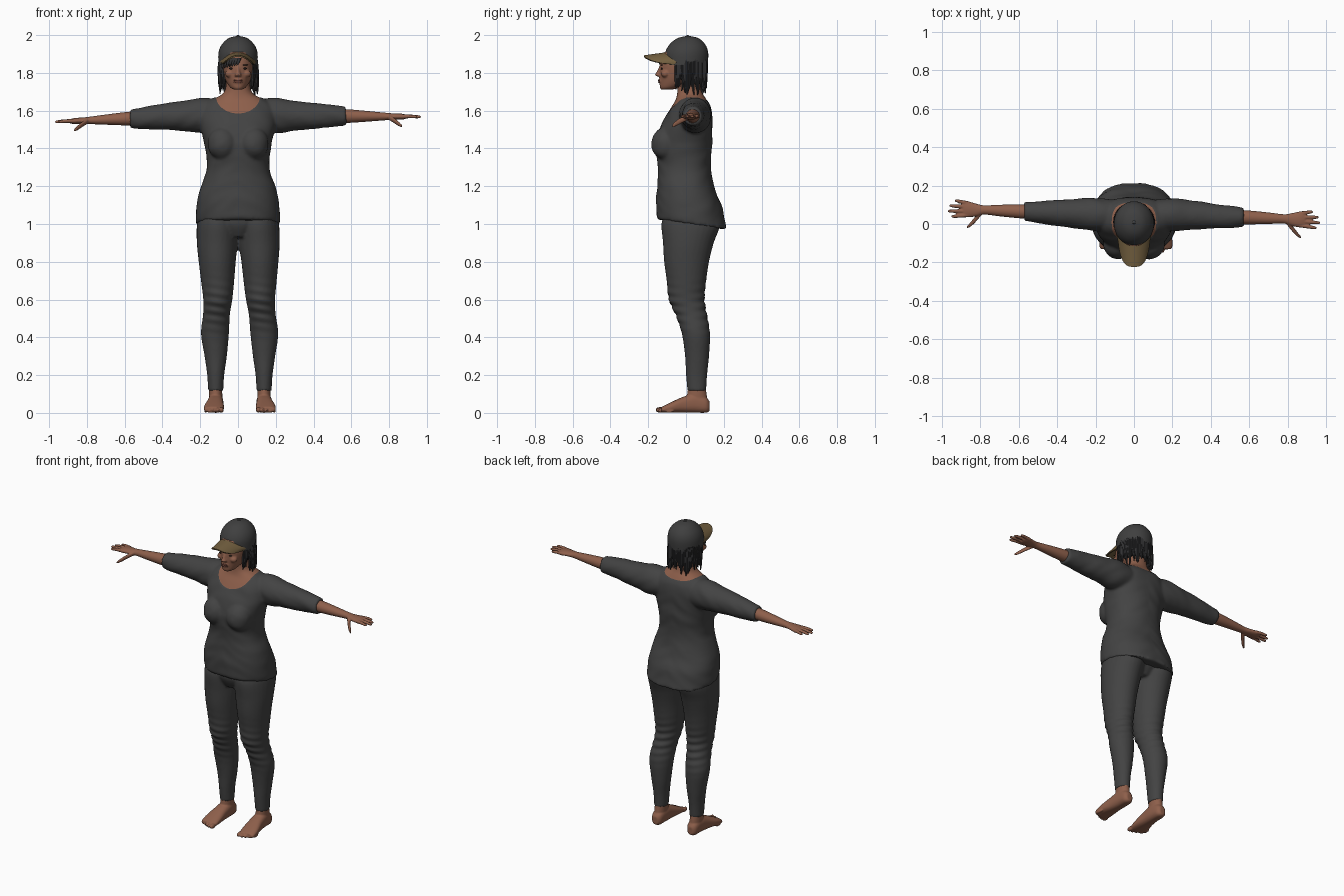
import bpy, bmesh, math, random
from mathutils import Vector, Matrix, noise

random.seed(4)
if "Cube" in bpy.data.objects:
    bpy.data.objects.remove(bpy.data.objects["Cube"])


def material(name, color):
    m = bpy.data.materials.new(name)
    m.use_nodes = True
    m.diffuse_color = (*color, 1)
    m.node_tree.nodes["Principled BSDF"].inputs["Base Color"].default_value = (*color, 1)
    return m


skin = material("warm brown skin", (0.27, 0.115, 0.07))
cloth = material("charcoal cloth", (0.056, 0.056, 0.056))
cap_mat = material("dark cap cloth", (0.05, 0.05, 0.05))
hair_mat = material("black hair", (0.03, 0.03, 0.032))
tan = material("tan visor", (0.17, 0.115, 0.05))
lip_mat = material("dark lips", (0.19, 0.07, 0.05))
eye_mat = material("dark eyes", (0.04, 0.025, 0.02))


def loft(bm, stations, axis=2, n=28, power=2.0, sub=4, tilt=0.0):
    """Skin smoothly interpolated rings (t, c1, c2, r1, r2) along an axis."""
    pts = [Vector(s) for s in stations]
    rows = []
    for i in range(len(pts) - 1):
        a, b, c, d = pts[max(i - 1, 0)], pts[i], pts[i + 1], pts[min(i + 2, len(pts) - 1)]
        for k in range(sub):
            t = k / sub
            rows.append(0.5 * (2 * b + (c - a) * t + (2 * a - 5 * b + 4 * c - d) * t * t
                               + (3 * b - a - 3 * c + d) * t ** 3))
    rows.append(pts[-1])
    rings = []
    for row in rows:
        t, c1, c2, r1, r2 = row
        fade = max(0, 1 - (t - pts[0][0]) / 0.25)
        ring = []
        for j in range(n):
            ang = math.tau * j / n
            co, si = math.cos(ang), math.sin(ang)
            p = [c1 + r1 * math.copysign(abs(co) ** (2 / power), co),
                 c2 + r2 * math.copysign(abs(si) ** (2 / power), si)]
            p.insert(axis, t)
            p[2] += tilt * fade * p[1]
            ring.append(bm.verts.new(p))
        rings.append(ring)
    for r, s in zip(rings, rings[1:]):
        for j in range(n):
            bm.faces.new((r[j], r[(j + 1) % n], s[(j + 1) % n], s[j]))
    bm.faces.new(rings[0])
    bm.faces.new(rings[-1])


def upright(rows, x=0.0):
    """Turn (z, half width, front y, back y) rows into loft stations."""
    return [(z, x, (f + b) / 2, w, (b - f) / 2) for z, w, f, b in rows]


def ball(bm, loc, size):
    bmesh.ops.create_uvsphere(bm, u_segments=20, v_segments=12, radius=1,
                              matrix=Matrix.Translation(loc) @ Matrix.Diagonal((*size, 1)))


def finish(name, bm, mats, voxel=0, smooth=3, solid=0):
    bmesh.ops.recalc_face_normals(bm, faces=bm.faces)
    me = bpy.data.meshes.new(name)
    bm.to_mesh(me)
    bm.free()
    ob = bpy.data.objects.new(name, me)
    bpy.context.collection.objects.link(ob)
    for m in mats:
        me.materials.append(m)
    bpy.ops.object.select_all(action="DESELECT")
    bpy.context.view_layer.objects.active = ob
    ob.select_set(True)
    if voxel:
        r = ob.modifiers.new("fuse", "REMESH")
        r.mode, r.voxel_size = "VOXEL", voxel
        s = ob.modifiers.new("soften", "SMOOTH")
        s.iterations = smooth
    if solid:
        ob.modifiers.new("thickness", "SOLIDIFY").thickness = solid
    for m in [m.name for m in ob.modifiers]:
        bpy.ops.object.modifier_apply(modifier=m)
    bpy.ops.object.shade_smooth_by_angle(angle=math.radians(50))
    return ob


def arm_place(s, row):
    """Follow the slightly uneven pose of each arm."""
    x, y, z, ry, rz = row
    d = max(x - 0.2, 0)
    return (s * x, 0.05 + y + d * (-0.04 if s > 0 else 0.04),
            1.575 + z + d * (-0.01 if s > 0 else -0.045), ry, rz)


def leg_shift(s, z):
    return 0.02 * min(1, max(0, 1.5 * (1 - z))) if s > 0 else 0


# Sweater: torso, neck and sleeves fused together
bm = bmesh.new()
loft(bm, upright([(1.005, 0.22, -0.152, 0.215), (1.1, 0.218, -0.156, 0.19), (1.2, 0.195, -0.15, 0.148),
                  (1.3, 0.163, -0.146, 0.13), (1.4, 0.17, -0.157, 0.135), (1.5, 0.195, -0.138, 0.137),
                  (1.57, 0.2, -0.105, 0.137), (1.62, 0.185, -0.077, 0.13), (1.652, 0.15, -0.057, 0.112),
                  (1.672, 0.11, -0.05, 0.1), (1.69, 0.08, -0.047, 0.088), (1.72, 0.066, -0.045, 0.078),
                  (1.77, 0.062, -0.045, 0.075)]), n=48, power=2.25, tilt=-0.15)
sleeve = [(0.05, 0, 0, 0.06, 0.06), (0.15, 0, 0, 0.08, 0.088), (0.22, 0, 0, 0.083, 0.09),
          (0.3, 0, 0, 0.075, 0.077), (0.4, 0, 0, 0.065, 0.067), (0.5, 0, 0, 0.055, 0.057),
          (0.57, 0, 0, 0.047, 0.048)]
for s in (-1, 1):
    loft(bm, [arm_place(s, r) for r in sleeve], axis=0)
    ball(bm, (s * 0.083, -0.105, 1.425), (0.078, 0.077, 0.085))
sweater = finish("sweater", bm, [cloth, skin], voxel=0.009, smooth=5)


def neckline(p):
    depth = 0.03 + 0.065 * min(1, max(0, (0.06 - p.y) / 0.1))
    return math.hypot(p.x / 0.118, min(p.z - 1.68, 0) / depth) - 1 if p.z > 1.5 else 1


# Cut the scooped neckline along its curve and add soft cloth folds
bm = bmesh.new()
bm.from_mesh(sweater.data)
cut = []
for e in list(bm.edges):
    a, b = e.verts
    fa, fb = neckline(a.co), neckline(b.co)
    if fa * fb < 0:
        cut.append(bmesh.utils.edge_split(e, a, fa / (fa - fb))[1])
bmesh.ops.connect_verts(bm, verts=cut)
bm.normal_update()
for f in bm.faces:
    f.material_index = int(neckline(f.calc_center_median()) < 0)
for v in bm.verts:
    if neckline(v.co) > 0.01:
        p = v.co
        fold = noise.noise(Vector((p.x * 9, p.y * 7, p.z * 17 + abs(p.x) * 9)))
        v.co += v.normal * (0.0045 * fold + 0.002)
bm.to_mesh(sweater.data)
bm.free()

# Trousers: two legs fused at the hips
leg = [(1.07, 0.1, 0.095, -0.11, 0.14), (1.0, 0.107, 0.11, -0.13, 0.18), (0.9, 0.11, 0.108, -0.122, 0.147),
       (0.8, 0.11, 0.098, -0.116, 0.122), (0.7, 0.108, 0.088, -0.102, 0.107), (0.6, 0.107, 0.077, -0.09, 0.097),
       (0.52, 0.114, 0.071, -0.055, 0.11), (0.42, 0.122, 0.074, -0.022, 0.127), (0.3, 0.118, 0.059, -0.005, 0.122),
       (0.2, 0.118, 0.045, 0, 0.112), (0.115, 0.118, 0.04, 0.008, 0.107)]
bm = bmesh.new()
for s in (-1, 1):
    loft(bm, [(z, s * x + leg_shift(s, z), (f + b) / 2, w, (b - f) / 2) for z, x, w, f, b in leg])
loft(bm, upright([(0.93, 0.08, -0.09, 0.11), (1.0, 0.16, -0.125, 0.155), (1.08, 0.18, -0.12, 0.15)]))
trousers = finish("trousers", bm, [cloth], voxel=0.008, smooth=4)
for v in trousers.data.vertices:
    knee = math.exp(-((v.co.z - 0.56) / 0.1) ** 2)
    v.co.y += 0.004 * knee * math.sin(v.co.z * 130 + v.co.x * 20)

# Bare feet, with ankles and toes
foot = [(0.125, 0, 0.035, 0.018, 0.025), (0.105, 0, 0.042, 0.034, 0.041), (0.05, 0, 0.052, 0.04, 0.051),
        (-0.01, 0.003, 0.044, 0.044, 0.043), (-0.07, 0.008, 0.031, 0.052, 0.03),
        (-0.115, 0.01, 0.02, 0.052, 0.019), (-0.13, 0.01, 0.017, 0.045, 0.014)]
for s, side in ((-1, "right"), (1, "left")):
    bm = bmesh.new()
    cx = s * 0.118 + leg_shift(s, 0)
    loft(bm, [(y, cx + s * x, z, rx, rz) for y, x, z, rx, rz in foot], axis=1, power=2.5)
    loft(bm, upright([(0.03, 0.034, 0.015, 0.115), (0.08, 0.035, 0.005, 0.112), (0.16, 0.034, 0.015, 0.1)], cx))
    for i in range(5):
        r = 0.015 - 0.0016 * i
        ball(bm, (cx + s * (-0.03 + 0.021 * i), -0.137 + 0.003 * i * i, r + 0.001), (r * 0.85, 0.025, r))
    finish(side + "_foot", bm, [skin], voxel=0.0045, smooth=2)

# Forearms and hands
forearm = [(0.53, 0, 0, 0.037, 0.038), (0.6, 0, 0, 0.036, 0.035), (0.7, 0, 0, 0.03, 0.027),
           (0.78, 0, 0, 0.024, 0.02), (0.82, -0.002, 0, 0.033, 0.017), (0.865, 0, 0, 0.042, 0.016),
           (0.89, 0.002, 0, 0.038, 0.011)]
fingers = [(-0.031, -0.04, 0.95), (-0.01, -0.013, 0.968), (0.012, 0.015, 0.96), (0.032, 0.042, 0.932)]
for s, side in ((-1, "right"), (1, "left")):
    bm = bmesh.new()
    loft(bm, [arm_place(s, r) for r in forearm], axis=0)
    for y0, y1, tip in fingers:
        loft(bm, [arm_place(s, r) for r in ((0.86, y0, 0, 0.01, 0.011), ((0.86 + tip) / 2, (y0 + y1) / 2, 0.002, 0.01, 0.01),
             (tip - 0.01, y1, 0, 0.008, 0.008), (tip, y1, 0, 0.004, 0.004))], axis=0, n=12)
    loft(bm, [arm_place(s, r) for r in ((0.795, -0.012, -0.003, 0.018, 0.014), (0.825, -0.05, -0.02, 0.016, 0.014),
         (0.85, -0.078, -0.038, 0.012, 0.012), (0.868, -0.093, -0.05, 0.006, 0.007))], axis=0, n=12)
    finish(side + "_forearm_and_hand", bm, [skin], voxel=0.004, smooth=2)

# Head with nose, cheeks and lips
bm = bmesh.new()
loft(bm, upright([(1.711, 0.02, -0.13, -0.08), (1.722, 0.04, -0.138, -0.03), (1.755, 0.063, -0.14, 0.05),
                  (1.8, 0.077, -0.141, 0.085), (1.85, 0.083, -0.137, 0.1), (1.91, 0.08, -0.115, 0.1)]), n=36)
loft(bm, [(1.782, 0, -0.142, 0.019, 0.014), (1.79, 0, -0.147, 0.018, 0.018), (1.805, 0, -0.142, 0.011, 0.014),
          (1.835, 0, -0.13, 0.009, 0.012)], n=16)
ball(bm, (0, -0.132, 1.757), (0.026, 0.015, 0.014))
for s in (-1, 1):
    ball(bm, (s * 0.043, -0.11, 1.795), (0.026, 0.022, 0.02))
finish("head", bm, [skin], voxel=0.005, smooth=4)

bm = bmesh.new()
for z, h in ((1.761, 0.005), (1.752, 0.006)):
    ball(bm, (0, -0.143, z), (0.024, 0.0049, h))
finish("lips", bm, [lip_mat])
bm = bmesh.new()
for s in (-1, 1):
    ball(bm, (s * 0.034, -0.128, 1.823), (0.014, 0.0049, 0.005))
    ball(bm, (s * 0.034, -0.128, 1.842), (0.02, 0.0049, 0.003))
finish("eyes_and_brows", bm, [eye_mat])

# Hair: a base under the cap plus hanging locks and a side fringe
bm = bmesh.new()
loft(bm, upright([(1.755, 0.078, -0.03, 0.09), (1.79, 0.093, -0.06, 0.107), (1.87, 0.098, -0.085, 0.11)]))
for i in range(46):
    a = -2.3 + 4.6 * i / 45
    x, y = 0.097 * math.sin(a), 0.012 + 0.094 * math.cos(a)
    low = random.uniform(1.68, 1.735) + (0.03 if abs(a) > 1.9 or abs(a) < 0.3 else 0)
    w = random.uniform(0.007, 0.011)
    sway = random.uniform(-0.006, 0.008)
    loft(bm, [(1.87, x * 0.97, y, w, w), (1.8, x * 1.04, y, w, w),
              (low + 0.03, x + sway, y, w * 0.8, w * 0.8), (low, x + sway, y - sway, 0.002, 0.002)], n=7, sub=2)
for i in range(7):
    x = -0.078 + 0.013 * i
    y = -0.02 - 0.118 * math.sqrt(1 - (x / 0.09) ** 2)
    loft(bm, [(1.88, x + 0.01, y + 0.01, 0.009, 0.008), (1.855, x, y, 0.009, 0.006),
              (1.822 + 0.003 * i, x - 0.006, y + 0.002, 0.002, 0.002)], n=7, sub=2)
finish("hair", bm, [hair_mat])

# Cap crown, button and curved visor
bm = bmesh.new()
loft(bm, upright([(1.842, 0.103, -0.112, 0.115), (1.9, 0.104, -0.112, 0.118), (1.94, 0.092, -0.095, 0.108),
                  (1.97, 0.068, -0.067, 0.085), (1.987, 0.042, -0.036, 0.058), (1.996, 0.004, 0.005, 0.013)]), n=40)
ball(bm, (0, 0.009, 1.994), (0.009, 0.009, 0.006))
finish("cap_crown", bm, [cap_mat])

bm = bmesh.new()
nu, nv = 24, 8
grid = []
for i in range(nu + 1):
    u = 2 * i / nu - 1
    inner = -0.108 * math.sqrt(1 - (0.88 * u) ** 2)
    outer = -0.055 - 0.168 * (1 - abs(u) ** 3.2) ** 0.6
    row = []
    for j in range(nv + 1):
        t = j / nv
        row.append(bm.verts.new((u * (0.094 - 0.008 * t), inner + (min(outer, inner) - inner) * t,
                                 1.909 - 0.016 * t - 0.05 * u * u)))
    grid.append(row)
for r, q in zip(grid, grid[1:]):
    for j in range(nv):
        bm.faces.new((r[j], q[j], q[j + 1], r[j + 1]))
finish("cap_visor", bm, [tan], solid=0.008)
